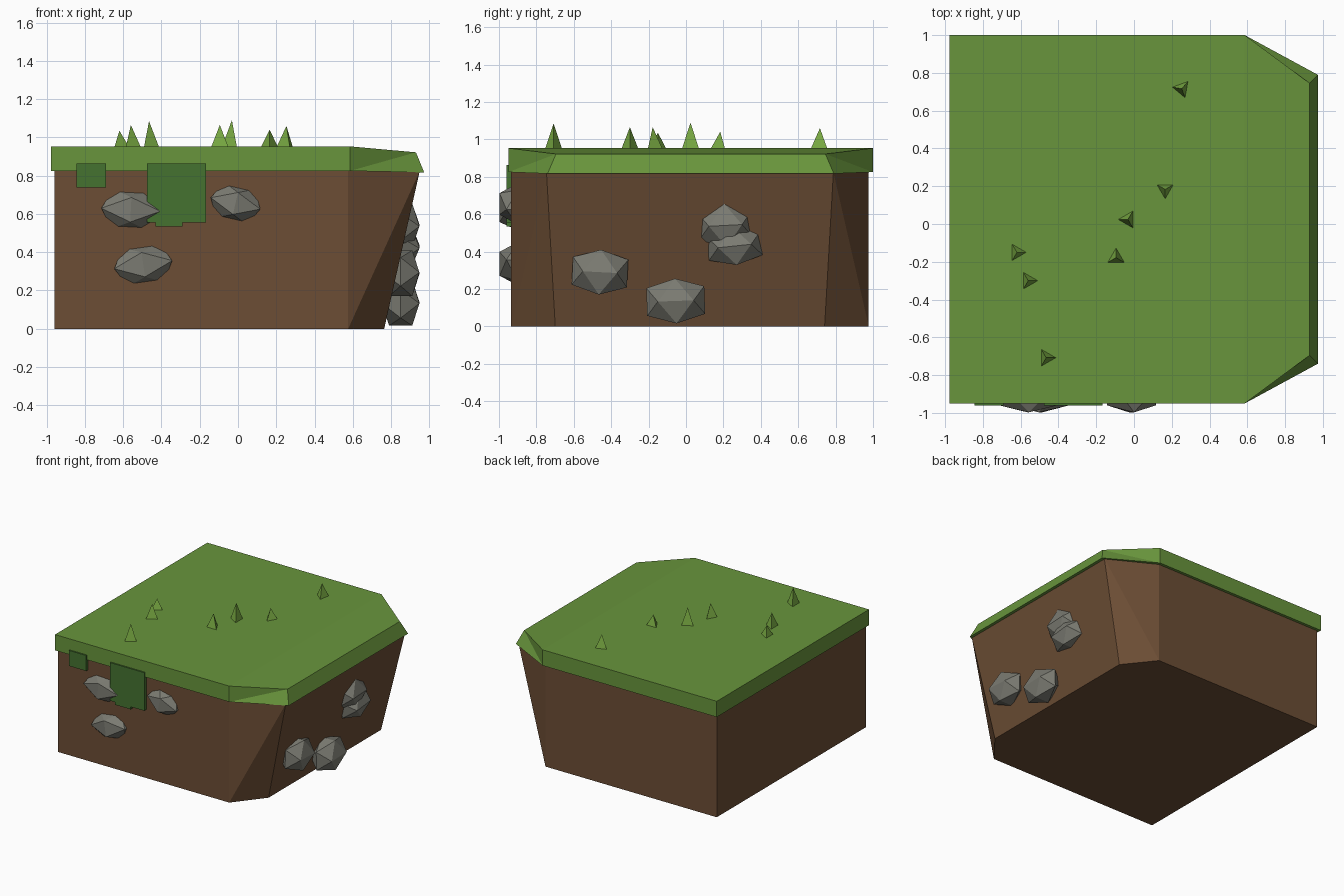
import bpy, bmesh, math
from mathutils import Matrix, Euler

if "Cube" in bpy.data.objects:
    bpy.data.objects.remove(bpy.data.objects["Cube"])

def material(name, rgb):
    m = bpy.data.materials.new(name)
    m.diffuse_color = (*rgb, 1)
    m.use_nodes = True
    m.node_tree.nodes["Principled BSDF"].inputs["Base Color"].default_value = m.diffuse_color
    return m

GRASS = material("grass", (0.14, 0.30, 0.045))
BLADE = material("blade", (0.19, 0.40, 0.055))
MOSS = material("moss", (0.06, 0.17, 0.03))
DIRT = material("dirt", (0.15, 0.075, 0.035))
STONE = material("stone", (0.20, 0.20, 0.17))

def finish(bm, name, mat):
    bmesh.ops.recalc_face_normals(bm, faces=bm.faces)
    me = bpy.data.meshes.new(name)
    bm.to_mesh(me)
    bm.free()
    me.materials.append(mat)
    ob = bpy.data.objects.new(name, me)
    bpy.context.collection.objects.link(ob)
    return ob

def slab(name, mat, cy, lower, upper):
    """Block with clipped right corners; each level is three (x, half depth, z) points."""
    bm = bmesh.new()
    def ring(pts):
        front = [(x, cy - h, z) for x, h, z in pts]
        back = [(x, cy + h, z) for x, h, z in reversed(pts)]
        return [bm.verts.new(p) for p in front + back]
    b, t = ring(lower), ring(upper)
    for r in (b, t):
        bm.faces.new((r[0], r[1], r[4], r[5]))
        bm.faces.new((r[1], r[2], r[3], r[4]))
    for i in (0, 2, 4, 5):
        j = (i + 1) % 6
        bm.faces.new((b[i], b[j], t[j], t[i]))
    # twisted corner faces, split along the visible diagonal
    for i, j in ((1, 2), (4, 3)):
        bm.faces.new((b[i], b[j], t[j]))
        bm.faces.new((b[i], t[j], t[i]))
    return finish(bm, name, mat)

# Earth block and grass cap
slab("dirt_block", DIRT, 0.021,
     [(-0.96, 0.956, 0), (0.576, 0.956, 0), (0.764, 0.72, 0)],
     [(-0.96, 0.956, 0.84), (0.576, 0.956, 0.84), (0.95, 0.767, 0.825)])
slab("grass_cap", GRASS, 0.025,
     [(-0.976, 0.975, 0.825), (0.586, 0.975, 0.825), (0.973, 0.765, 0.817)],
     [(-0.976, 0.975, 0.953), (0.586, 0.975, 0.953), (0.93, 0.72, 0.922)])

# Moss patches hanging on the front: x range, z range
for i, (x0, x1, z0, z1) in enumerate([(-0.476, -0.168, 0.555, 0.864),
                                      (-0.43, -0.29, 0.534, 0.60),
                                      (-0.845, -0.69, 0.738, 0.864)]):
    bm = bmesh.new()
    bmesh.ops.create_cube(bm, size=1, matrix=Matrix.LocRotScale(
        ((x0 + x1) / 2, -0.933, (z0 + z1) / 2), None, (x1 - x0, 0.056, z1 - z0)))
    finish(bm, f"moss_patch_{i}", MOSS)

# Stones: centre, half extents, roll in degrees about x, y
STONES = [((-0.56, -0.90, 0.622), (0.155, 0.097, 0.104), (0, 3)),
          ((-0.013, -0.90, 0.655), (0.133, 0.097, 0.095), (0, 13)),
          ((-0.495, -0.90, 0.335), (0.153, 0.097, 0.104), (0, -8)),
          ((0.85, -0.46, 0.29), (0.098, 0.148, 0.12), (-3, 0)),
          ((0.85, -0.055, 0.136), (0.098, 0.155, 0.12), (2, 0)),
          ((0.85, 0.211, 0.54), (0.098, 0.144, 0.116), (3, 0)),
          ((0.85, 0.26, 0.43), (0.098, 0.144, 0.102), (6, 0))]
for i, (loc, half, (rx, ry)) in enumerate(STONES):
    bm = bmesh.new()
    bmesh.ops.create_icosphere(bm, subdivisions=1, radius=1 / 0.851,
                               matrix=Matrix.Rotation(math.radians(-31.72), 4, 'Y'))
    rot = Euler((math.radians(rx), math.radians(ry), 0))
    bm.transform(Matrix.LocRotScale(loc, rot, half))
    finish(bm, f"stone_{i}", STONE)

# Grass tufts: x, y, tip height, turn
TUFTS = [(0.253, 0.716, 1.06, 50), (0.165, 0.183, 1.04, -90),
         (-0.032, 0.024, 1.09, 180), (-0.095, -0.178, 1.065, 90),
         (-0.62, -0.15, 1.035, 0), (-0.56, -0.30, 1.065, 0),
         (-0.465, -0.708, 1.085, 0)]
for i, (x, y, tip, turn) in enumerate(TUFTS):
    bm = bmesh.new()
    ring = [bm.verts.new((x + 0.054 * math.cos(a), y + 0.054 * math.sin(a), 0.945))
            for a in (math.radians(turn + 120 * k) for k in range(3))]
    top = bm.verts.new((x, y, tip))
    bm.faces.new(ring)
    for k in range(3):
        bm.faces.new((ring[k], ring[(k + 1) % 3], top))
    finish(bm, f"grass_tuft_{i}", BLADE)
